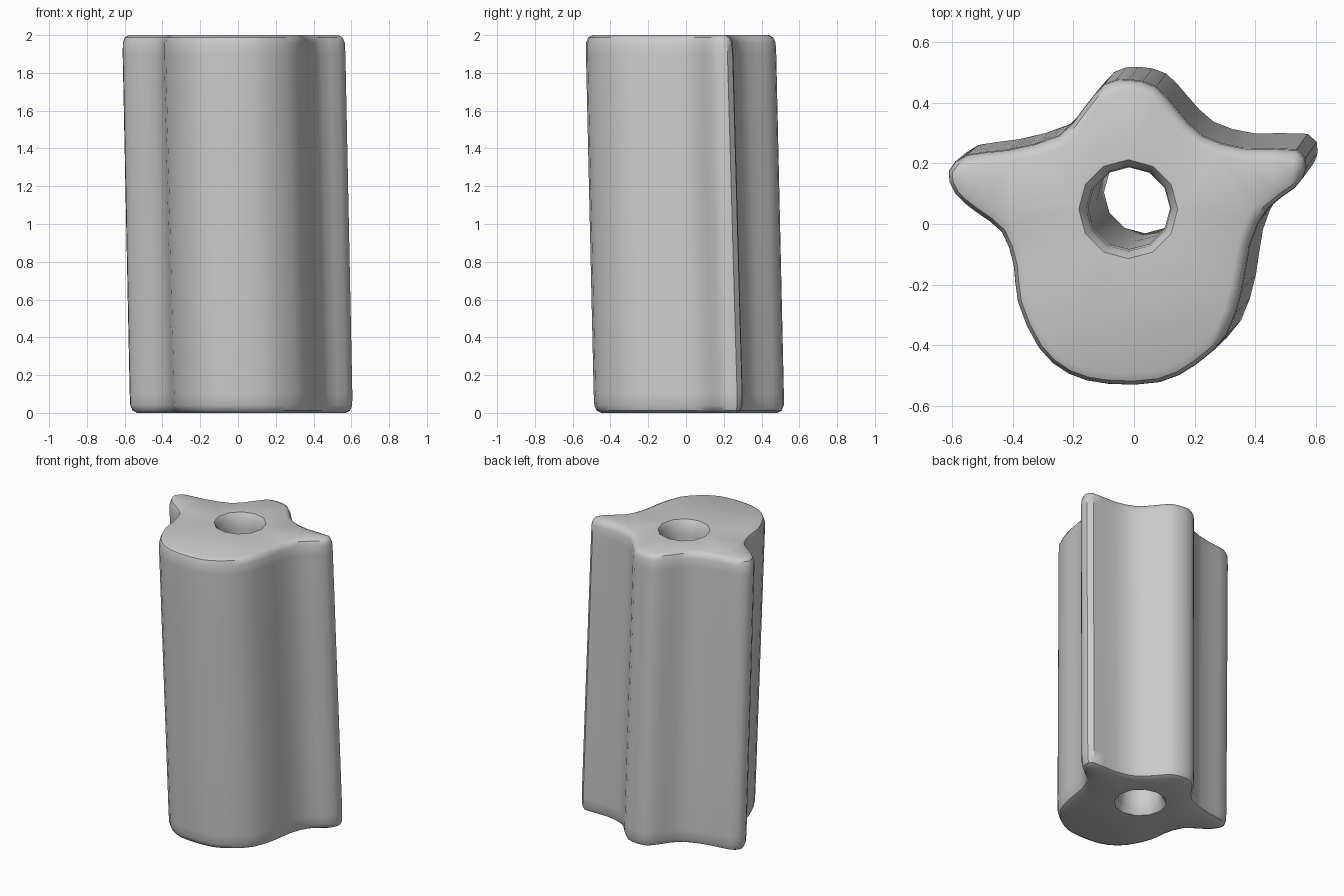
import bpy, bmesh, math
from mathutils import Vector

HEIGHT = 2.0
if "Cube" in bpy.data.objects:
    bpy.data.objects.remove(bpy.data.objects["Cube"])

# Star-lobed outline, at mid height, counter-clockwise from the back peak
OUTLINE = [(0, .498), (-.08, .482), (-.15, .40), (-.23, .31), (-.40, .262), (-.53, .245),
           (-.592, .19), (-.57, .115), (-.50, .055), (-.415, -.01), (-.375, -.12),
           (-.36, -.24), (-.29, -.39), (-.19, -.475), (-.06, -.507), (.11, -.50),
           (.23, -.44), (.33, -.34), (.38, -.19), (.405, -.04), (.46, .075), (.55, .145),
           (.587, .21), (.555, .272), (.38, .275), (.245, .315), (.16, .40), (.09, .475)]


def smooth_loop(points, steps=2):
    """Closed spline through the points."""
    pts = [Vector(p) for p in points]
    n, out = len(pts), []
    for i in range(n):
        a, b, c, d = (pts[(i + k) % n] for k in (-1, 0, 1, 2))
        for s in range(steps):
            t = s / steps
            out.append(b + (c - a) * t / 2 + (a * 2 - b * 5 + c * 4 - d) * t * t / 2
                       + (b * 3 - a - c * 3 + d) * t ** 3 / 2)
    return out


def inset(loop, amount):
    """Move a loop inwards along its normals."""
    out = []
    for i, p in enumerate(loop):
        t = (loop[(i + 1) % len(loop)] - loop[i - 1]).normalized()
        out.append(p + Vector((-t.y, t.x)) * amount)
    return out


def lean(p, z, amount, twist):
    """Shear and slightly twist a section with height."""
    h = .5 - z / HEIGHT
    a = twist * h
    x = p.x * math.cos(a) - p.y * math.sin(a)
    y = p.x * math.sin(a) + p.y * math.cos(a)
    return Vector((x + amount * h, y + amount * h, z))


def wall(bm, sections, amount, twist=0.0, inward=False):
    """Skin a stack of (loop, z) sections; return first and last edge loops."""
    rings = [[bm.verts.new(lean(p, z, amount, twist)) for p in loop] for loop, z in sections]
    for low, high in zip(rings, rings[1:]):
        for i in range(len(low)):
            j = (i + 1) % len(low)
            quad = [low[i], low[j], high[j], high[i]]
            bm.faces.new(quad[::-1] if inward else quad)
    return [[bm.edges.get((r[i - 1], r[i])) for i in range(len(r))]
            for r in (rings[0], rings[-1])]


bm = bmesh.new()

# Outer wall with softened rims
outline = smooth_loop(OUTLINE)
levels = [(.038, 0), (.014, .012), (.002, .04), (0, .1), (0, .55), (0, 1), (0, 1.45),
          (0, 1.9), (.002, 1.96), (.014, 1.988), (.038, 2)]
outer = wall(bm, [(inset(outline, d), z) for d, z in levels], .045, .02)

# Bore with chamfered mouths
def circle(r, sides=12):
    return [Vector((.01 + r * math.cos(math.tau * i / sides),
                    .078 + r * math.sin(math.tau * i / sides))) for i in range(sides)]

bore = [(.163, 0), (.14, .035), (.135, .1), (.133, 1), (.135, 1.9), (.14, 1.965), (.163, 2)]
inner = wall(bm, [(circle(r), z) for r, z in bore], .058, inward=True)

# End caps between the outline and the bore
for outer_edges, inner_edges, up in zip(outer, inner, (-1, 1)):
    bmesh.ops.triangle_fill(bm, use_beauty=True, use_dissolve=False,
                            edges=outer_edges + inner_edges, normal=(0, 0, up))
bmesh.ops.recalc_face_normals(bm, faces=bm.faces)

mesh = bpy.data.meshes.new("lobed_column")
bm.to_mesh(mesh)
bm.free()
column = bpy.data.objects.new("lobed_column", mesh)
bpy.context.collection.objects.link(column)

# Plain grey material
grey = bpy.data.materials.new("plain grey")
grey.use_nodes = True
color = (.6, .6, .6, 1)
grey.diffuse_color = color
grey.node_tree.nodes["Principled BSDF"].inputs["Base Color"].default_value = color
mesh.materials.append(grey)

# Smooth sides, crisp mouths
bpy.ops.object.select_all(action="DESELECT")
column.select_set(True)
bpy.context.view_layer.objects.active = column
bpy.ops.object.shade_smooth_by_angle(angle=math.radians(40))
